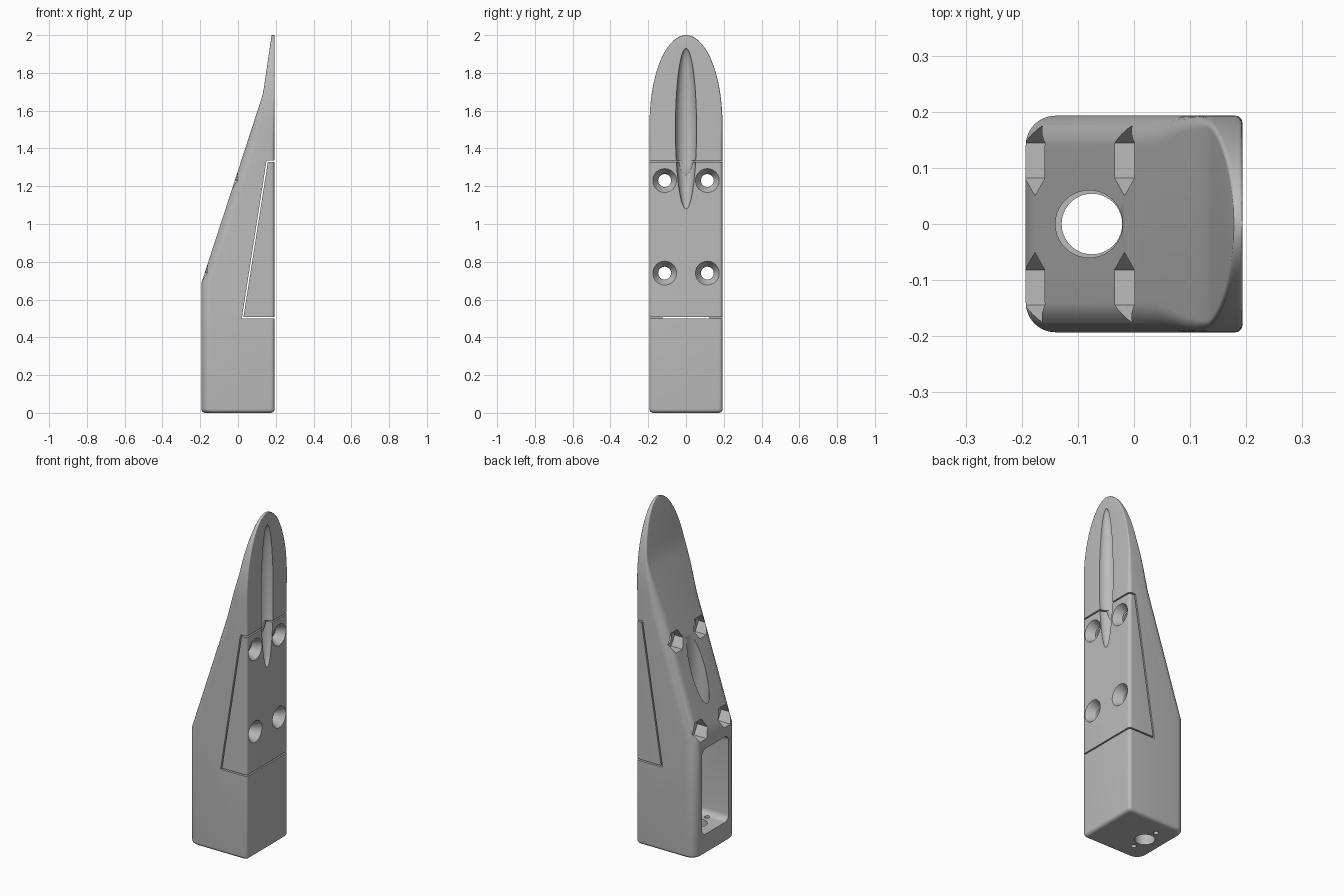
import bpy, bmesh, math
from mathutils import Matrix, Vector

if "Cube" in bpy.data.objects:
    bpy.data.objects.remove(bpy.data.objects["Cube"])

HALF = 0.193          # half width of the body
SHOULDER = 1.53       # height where the rounded tip begins

grey = bpy.data.materials.new("plain grey")
grey.use_nodes = True
grey.diffuse_color = (0.5, 0.5, 0.5, 1)
grey.node_tree.nodes["Principled BSDF"].inputs["Base Color"].default_value = (0.5, 0.5, 0.5, 1)


def make(name, bm):
    bmesh.ops.recalc_face_normals(bm, faces=bm.faces)
    mesh = bpy.data.meshes.new(name)
    bm.to_mesh(mesh)
    bm.free()
    mesh.materials.append(grey)
    obj = bpy.data.objects.new(name, mesh)
    bpy.context.collection.objects.link(obj)
    return obj


def boolean(obj, cutter, operation="DIFFERENCE", keep=False):
    bpy.context.view_layer.objects.active = obj
    mod = obj.modifiers.new("cut", "BOOLEAN")
    mod.operation, mod.object, mod.solver = operation, cutter, "EXACT"
    bpy.ops.object.modifier_apply(modifier=mod.name)
    if not keep:
        bpy.data.objects.remove(cutter)


def back_x(z):
    """Back outline: upright, long slope, then a steeper tip."""
    pts = [(0, -HALF), (0.69, -HALF), (1.66, 0.123), (1.70, 0.134), (2.0, 0.178)]
    for (z0, x0), (z1, x1) in zip(pts, pts[1:]):
        if z <= z1:
            return x0 + (x1 - x0) * (z - z0) / (z1 - z0)
    return pts[-1][1]


def section(z, inset):
    """Rounded rectangle across the body at one height."""
    t = max(0, (z - SHOULDER) / (2 - SHOULDER))
    w = HALF * math.sqrt(max(1 - t * t, 0.0004)) - inset
    x0, x1 = back_x(z) + inset, HALF - inset
    fade = min(1, max(0, (1.7 - z) / 0.3))
    limit = min((x1 - x0) * 0.4, w * 0.8)
    r_back = min(0.008 + 0.045 * fade, limit)
    r_front = min(0.006 + 0.012 * fade, limit)
    ring = []
    for sx, sy, r, start in ((1, 1, r_front, 0), (-1, 1, r_back, 90),
                             (-1, -1, r_back, 180), (1, -1, r_front, 270)):
        cx, cy = (x1 - r if sx > 0 else x0 + r), sy * (w - r)
        for k in range(9):
            a = math.radians(start + 90 * k / 8)
            ring.append(Vector((cx + r * math.cos(a), cy + r * math.sin(a), z)))
    return ring


def body_solid(name):
    bm = bmesh.new()
    soft = 0.02
    levels = [(soft * (1 - math.cos(math.radians(a))), soft * (1 - math.sin(math.radians(a))))
              for a in range(0, 91, 15)]
    levels += [(z, 0) for z in (0.69, 1.4, 1.45, SHOULDER)]
    levels += [(SHOULDER + (2 - SHOULDER) * math.sin(math.radians(a)), 0) for a in range(5, 91, 5)]
    rows = [[bm.verts.new(p) for p in section(*lv)] for lv in levels]
    for low, high in zip(rows, rows[1:]):
        n = len(low)
        for i in range(n):
            j = (i + 1) % n
            bm.faces.new((low[i], low[j], high[j], high[i]))
    bm.faces.new(rows[0])
    bm.faces.new(rows[-1])
    return make(name, bm)


def prism(name, outline):
    """Outline in x and z, extended across the full width."""
    bm = bmesh.new()
    face = bm.faces.new([bm.verts.new((x, -0.3, z)) for x, z in outline])
    new = bmesh.ops.extrude_face_region(bm, geom=[face])["geom"]
    bmesh.ops.translate(bm, vec=(0, 0.6, 0), verts=[v for v in new if isinstance(v, bmesh.types.BMVert)])
    return make(name, bm)


def rod(r1, r2, start, length, axis="Z", sides=40, turn=0):
    """Cylinder or cone from a start point along +x or +z."""
    bm = bmesh.new()
    m = Matrix.Translation(start)
    if axis == "X":
        m = m @ Matrix.Rotation(math.pi / 2, 4, "Y")
    m = m @ Matrix.Rotation(turn, 4, "Z") @ Matrix.Translation((0, 0, length / 2))
    bmesh.ops.create_cone(bm, cap_ends=True, segments=sides, radius1=r1, radius2=r2, depth=length, matrix=m)
    return make("cutter", bm)


def spindle():
    bm = bmesh.new()
    m = Matrix.Translation((HALF, 0, 1.505)) @ Matrix.Diagonal((0.056, 0.056, 0.425, 1))
    bmesh.ops.create_uvsphere(bm, u_segments=48, v_segments=40, radius=1, matrix=m)
    return make("cutter", bm)


def window():
    bm = bmesh.new()
    m = Matrix.Translation((-0.09, 0, 0.375)) @ Matrix.Diagonal((0.3, 0.25, 0.51, 1))
    bmesh.ops.create_cube(bm, size=1, matrix=m)
    along = [e for e in bm.edges if abs(e.verts[0].co.x - e.verts[1].co.x) > 0.1]
    bmesh.ops.bevel(bm, geom=along, offset=0.035, segments=6, profile=0.5, affect="EDGES")
    return make("cutter", bm)


# Main body and the wedge cover set into its flat side
body = body_solid("body")
cover = body_solid("wedge_cover")
boolean(body, prism("cutter", [(0.02, 0.5), (0.3, 0.5), (0.3, 1.336), (0.151, 1.336)]))
boolean(cover, prism("cutter", [(0.029, 0.508), (0.3, 0.508), (0.3, 1.328), (0.158, 1.328)]), "INTERSECT")

# Cavity with its window, upright bore, bottom outlet and two small bottom holes
boolean(body, window())
boolean(body, rod(0.06, 0.06, (-0.08, 0, 0.55), 0.9))
boolean(body, rod(0.054, 0.054, (-0.075, 0, -0.1), 0.3))
for side in (-1, 1):
    boolean(body, rod(0.014, 0.014, (-0.075, side * 0.092, -0.1), 0.3, sides=20))

# Screw holes, countersinks and six-sided nut pockets
for z, pocket_end in ((0.74, -0.11), (1.23, 0.04)):
    for side in (-1, 1):
        y = side * 0.113
        for part in (body, cover):
            boolean(part, rod(0.034, 0.034, (-0.4, y, z), 0.8, "X"))
        boolean(cover, rod(0.03, 0.066, (0.138, y, z), 0.06, "X"))
        boolean(body, rod(0.0625, 0.0625, (-0.4, y, z), pocket_end + 0.4, "X", 6))

# Long spindle-shaped groove running over cover and tip
groove = spindle()
boolean(body, groove, keep=True)
boolean(cover, groove)

# Smooth shading with sharp edges kept
bpy.ops.object.select_all(action="DESELECT")
for part in (body, cover):
    part.select_set(True)
bpy.context.view_layer.objects.active = body
bpy.ops.object.shade_smooth_by_angle(angle=math.radians(25))
